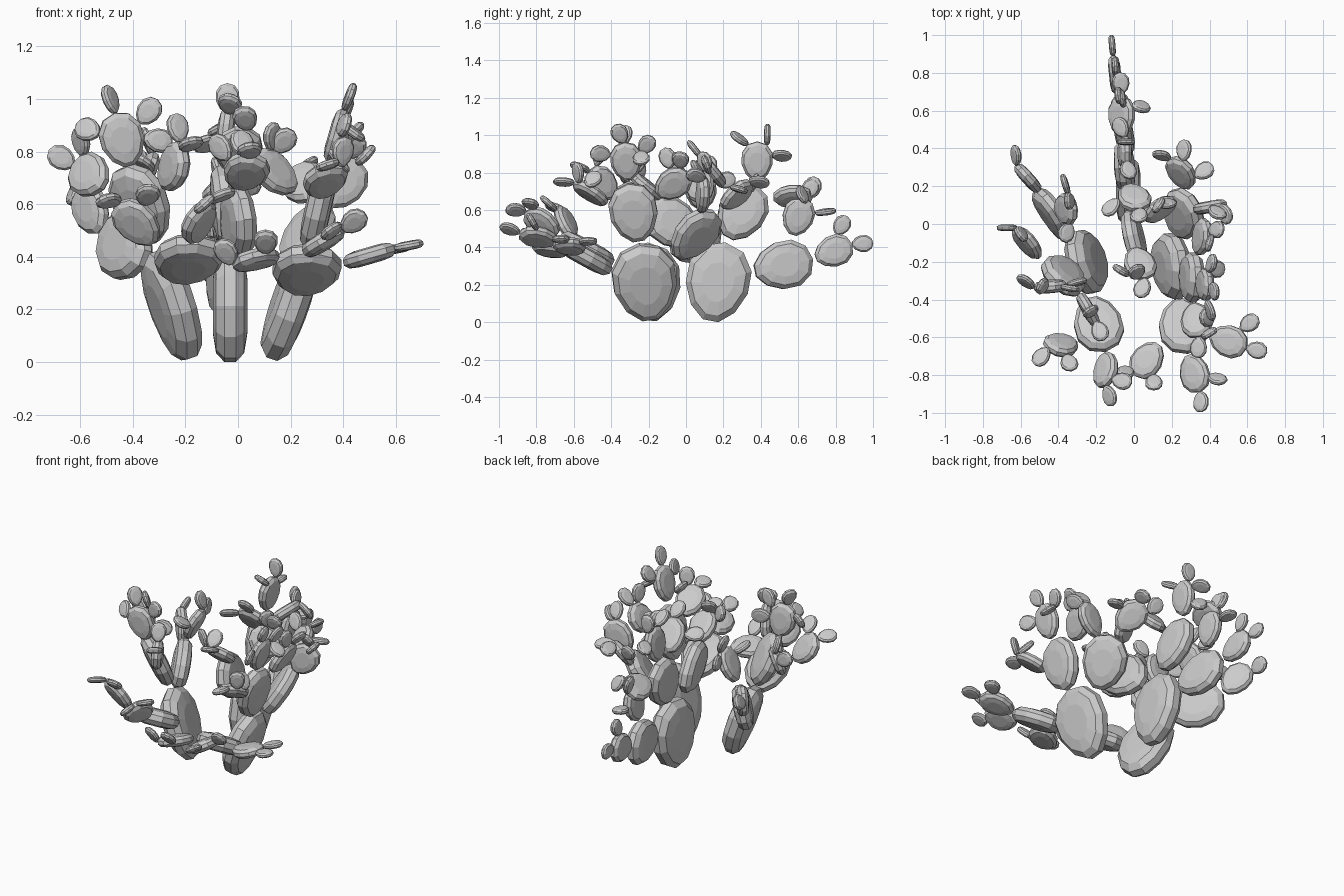
import bpy, bmesh
from math import sin, cos, pi, radians
from mathutils import Vector, Matrix

NAMES = ["base_pad", "lower_pad", "upper_pad", "bud_pad"]
LENGTH = [0.435, 0.325, 0.213, 0.115]
SIDES = 11


def outline(length):
    # egg outline, narrow at the foot
    pts = []
    for i in range(SIDES):
        a = 2 * pi * i / SIDES
        pts.append((0.40 * length * sin(a) * (1 + 0.14 * cos(a)), 0.5 * length * cos(a)))
    return pts


def pad(level, centre, foot, az, el):
    # one faceted pad; returns its rim points so children can grow from it
    L = LENGTH[level]
    c = Vector(centre)
    up = (c - Vector(foot)).normalized()
    if level == 3:
        c = Vector(foot) + up * 0.48 * L      # buds sit right on the parent's rim
    n = Vector((cos(radians(az)) * cos(radians(el)), sin(radians(az)) * cos(radians(el)), sin(radians(el))))
    n = n - up * n.dot(up)
    if n.length < 0.05:
        n = up.orthogonal()
    n.normalize()
    side = up.cross(n)
    bm = bmesh.new()
    rings = []
    for s, t in [(0.5, 1), (0.84, 0.82), (1, 0.33), (1, -0.33), (0.84, -0.82), (0.5, -1)]:
        rings.append([bm.verts.new(c + side * x * s - n * t * 0.15 * L + up * y * s) for x, y in outline(L)])
    for a, b in zip(rings, rings[1:]):
        for i in range(SIDES):
            j = (i + 1) % SIDES
            bm.faces.new((a[i], a[j], b[j], b[i]))
    bm.faces.new(rings[0])
    bm.faces.new(rings[-1][::-1])
    bmesh.ops.recalc_face_normals(bm, faces=bm.faces)
    me = bpy.data.meshes.new(NAMES[level])
    bm.to_mesh(me)
    bm.free()
    bpy.context.collection.objects.link(bpy.data.objects.new(NAMES[level], me))
    return [c + side * x + up * y for x, y in outline(L)]


def grow(level, rim, node, az=0, el=0):
    # bud nodes are only a centre and take the facing of their parent
    if len(node) > 3:
        az, el = node[3], node[4]
    c = Vector(node[:3])
    foot = min(rim, key=lambda p: (p - c).length)
    new_rim = pad(level, c, foot, az, el)
    for child in (node[5] if len(node) > 5 else []):
        grow(level + 1, new_rim, child, az, el)


def plant(foot, node):
    grow(0, [Vector(foot)], node)


# left stem: (x, y, z, facing azimuth, facing elevation, children)
plant((-0.18, -0.19, 0.0), (-0.25, -0.2, 0.213, 15, 0, [
    (-0.19, -0.53, 0.39, 90, 65, [
        (-0.385, -0.64, 0.53, 90, 50, [
            (-0.5, -0.715, 0.615), (-0.34, -0.745, 0.645)]),
        (-0.15, -0.77, 0.53, 160, 38, [
            (-0.13, -0.91, 0.6), (-0.045, -0.835, 0.64)]),
    ]),
    (-0.43, 0.05, 0.44, 221, 10, [
        (-0.56, 0.24, 0.58, 215, 10, [(-0.625, 0.365, 0.64)]),
        (-0.36, 0.08, 0.70, 5, 0, [
            (-0.365, 0.215, 0.76), (-0.35, 0.12, 0.86), (-0.36, -0.05, 0.76, 0, 70)]),
    ]),
    (-0.37, -0.27, 0.60, 230, 0, [
        (-0.44, -0.33, 0.845, 270, 10, [
            (-0.485, -0.33, 1.0, 330, 0), (-0.335, -0.34, 0.96), (-0.585, -0.295, 0.89), (-0.34, -0.32, 0.85)]),
        (-0.245, -0.45, 0.74, 25, 0, [
            (-0.23, -0.46, 0.9, 300, 0), (-0.18, -0.57, 0.83, 120, 50)]),
        (-0.565, -0.10, 0.71, 225, 20, [
            (-0.685, -0.02, 0.785, 235, 20), (-0.6, -0.06, 0.86)]),
    ]),
]))

# back stem
plant((-0.03, 0.13, 0.0), (-0.03, 0.17, 0.213, 0, 0, [
    (0.0, -0.07, 0.53, 25, 0, [
        (0.03, -0.21, 0.725, 90, 40, [
            (-0.085, -0.24, 0.84), (0.05, -0.325, 0.8), (0.02, -0.2, 0.9)]),
    ]),
    (-0.05, 0.30, 0.59, 0, 0, [
        (-0.05, 0.38, 0.86, 0, 0, [
            (-0.04, 0.435, 1.02, 270, 0), (-0.03, 0.28, 0.985, 270, 10), (-0.08, 0.53, 0.885, 270, 50)]),
        (-0.065, 0.57, 0.67, 180, 50, [
            (0.03, 0.62, 0.69), (-0.08, 0.68, 0.73)]),
        (0.0, 0.14, 0.81, 90, 40, [
            (-0.13, 0.08, 0.83), (0.03, 0.05, 0.92, 90, 40)]),
    ]),
    (-0.06, 0.52, 0.305, 0, 0, [
        (-0.1, 0.79, 0.38, 5, 0, [(-0.115, 0.94, 0.42), (-0.1, 0.84, 0.53)]),
        (-0.06, 0.6, 0.565, 5, 0, [(-0.07, 0.75, 0.59, 90, 60), (-0.06, 0.66, 0.71)]),
    ]),
]))

# right stem
plant((0.12, -0.19, 0.0), (0.195, -0.22, 0.213, 5, -10, [
    (0.26, -0.54, 0.35, 90, 65, [
        (0.5, -0.62, 0.405, 180, 75, [
            (0.625, -0.515, 0.435), (0.66, -0.67, 0.445)]),
        (0.32, -0.79, 0.455, 150, 50, [
            (0.355, -0.95, 0.5), (0.44, -0.82, 0.535, 90, 30)]),
        (0.07, -0.72, 0.39, 90, 60, [
            (0.105, -0.85, 0.47), (-0.045, -0.785, 0.42)]),
    ]),
    (0.305, -0.28, 0.585, 0, -20, [
        (0.33, -0.51, 0.69, 120, 60, [
            (0.34, -0.67, 0.75), (0.4, -0.58, 0.82), (0.34, -0.46, 0.82)]),
        (0.375, -0.32, 0.86, 0, -15, [
            (0.42, -0.35, 1.0), (0.41, -0.21, 0.95), (0.4, -0.45, 0.9), (0.43, -0.24, 0.88)]),
        (0.36, -0.07, 0.74, 170, 30, [
            (0.4, -0.1, 0.88), (0.43, -0.03, 0.86)]),
    ]),
    (0.26, 0.05, 0.47, 30, -35, [
        (0.25, 0.27, 0.68, 190, 55, [
            (0.265, 0.39, 0.75), (0.385, 0.29, 0.71), (0.135, 0.37, 0.76)]),
        (0.4, 0.09, 0.68, 280, 0, [
            (0.49, 0.04, 0.79, 180, 40), (0.44, 0.06, 0.82)]),
        (0.14, 0.08, 0.72, 315, 20, [
            (0.205, 0.1, 0.87), (0.13, 0.1, 0.86)]),
    ]),
]))
